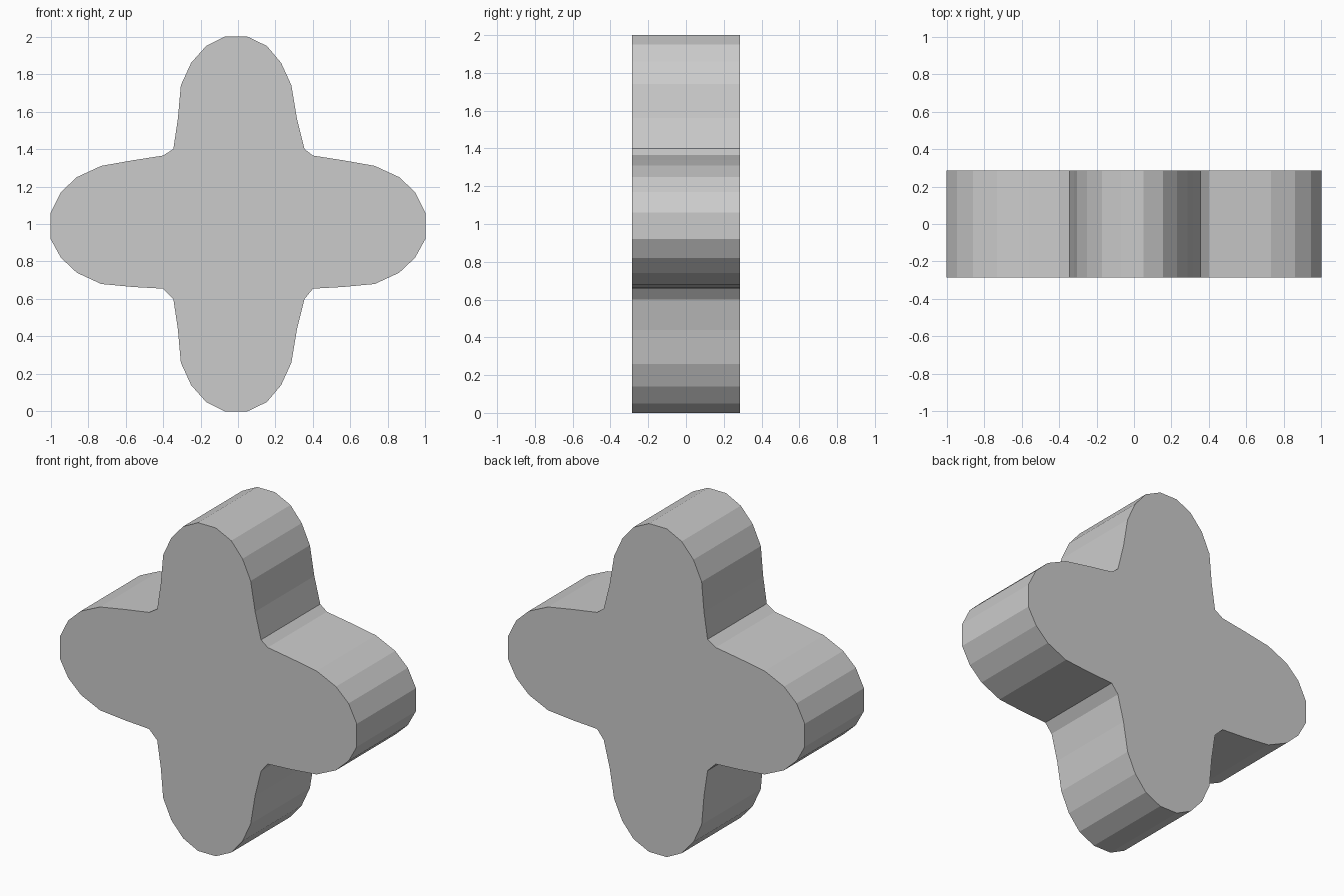
import bpy, bmesh

if "Cube" in bpy.data.objects:
    bpy.data.objects.remove(bpy.data.objects["Cube"])

HALF_DEPTH = 0.285

# Half of one lobe: (reach from centre, half width, sideways drift of the midline)
UPRIGHT = [(0.40, 0.350, 0.005), (0.56, 0.318, -0.003), (0.74, 0.295, -0.010),
           (0.86, 0.240, -0.010), (0.95, 0.162, -0.008), (1.00, 0.060, -0.010)]
SIDE = [(0.40, 0.355, 0.010), (0.56, 0.338, 0.002), (0.73, 0.315, -0.005),
        (0.86, 0.255, -0.005), (0.945, 0.175, -0.005), (1.00, 0.070, -0.010)]


def lobe(points, direction):
    """Outline of one lobe as (reach, offset), from its + side round to its - side."""
    first = [(direction * r, c + w) for r, w, c in points]
    second = [(direction * r, c - w) for r, w, c in reversed(points)]
    return first + second


# Clockwise outline: top, right, bottom, left lobes
top = [(o, 1 + r) for r, o in reversed(lobe(UPRIGHT, 1))]
right = [(r, 1 + o) for r, o in lobe(SIDE, 1)]
bottom = [(o, 1 + r) for r, o in lobe(UPRIGHT, -1)]
left = [(r, 1 + o) for r, o in reversed(lobe(SIDE, -1))]
outline = top + right + bottom + left

# Extrude the outline from front to back
bm = bmesh.new()
face = bm.faces.new([bm.verts.new((x, -HALF_DEPTH, z)) for x, z in outline])
extruded = bmesh.ops.extrude_face_region(bm, geom=[face], use_keep_orig=True)
back = [g for g in extruded["geom"] if isinstance(g, bmesh.types.BMVert)]
bmesh.ops.translate(bm, verts=back, vec=(0, 2 * HALF_DEPTH, 0))
bmesh.ops.recalc_face_normals(bm, faces=bm.faces)

mesh = bpy.data.meshes.new("rounded_cross")
bm.to_mesh(mesh)
bm.free()
bpy.context.collection.objects.link(bpy.data.objects.new("rounded_cross", mesh))
